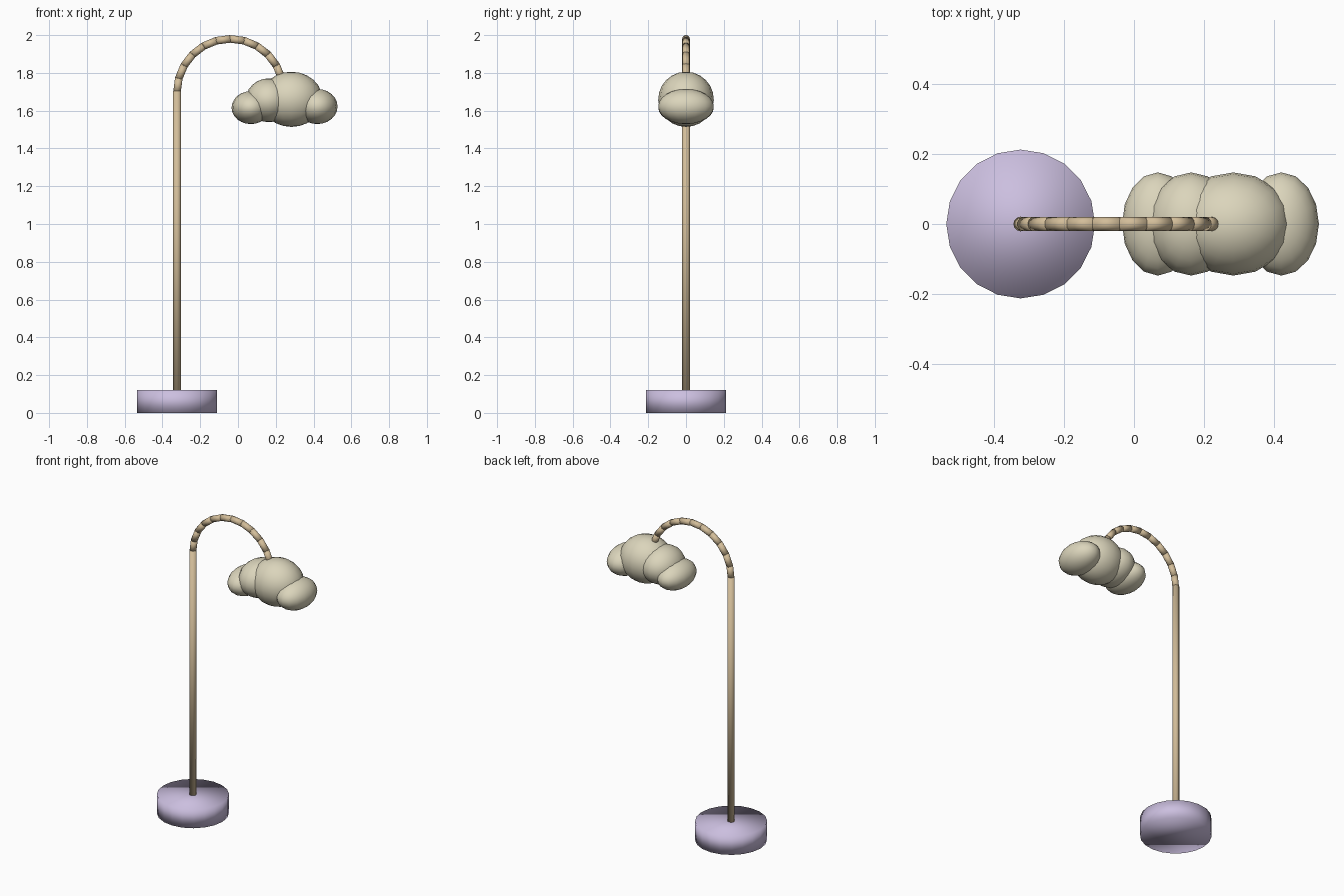
import bpy, math
from mathutils import Vector

if "Cube" in bpy.data.objects:
    bpy.data.objects.remove(bpy.data.objects["Cube"])


def material(name, rgb):
    m = bpy.data.materials.new(name)
    m.diffuse_color = (*rgb, 1)
    m.use_nodes = True
    m.node_tree.nodes["Principled BSDF"].inputs["Base Color"].default_value = m.diffuse_color
    return m


lavender = material("lavender", (0.60, 0.52, 0.74))
wood = material("light wood", (0.65, 0.51, 0.32))
cream = material("cream", (0.71, 0.665, 0.50))


def finish(name, mat):
    ob = bpy.context.object
    ob.name = name
    ob.data.materials.append(mat)
    bpy.ops.object.shade_smooth()
    return ob


def rod(name, a, b, radius, sides, mat):
    """Cylinder running from point a to point b."""
    a, b = Vector(a), Vector(b)
    d = b - a
    bpy.ops.mesh.primitive_cylinder_add(
        vertices=sides, radius=radius, depth=d.length, location=(a + b) / 2,
        rotation=d.to_track_quat('Z', 'Y').to_euler())
    return finish(name, mat)


POLE_X = -0.323

# Round base and straight pole
rod("base", (POLE_X, 0, 0), (POLE_X, 0, 0.122), 0.212, 20, lavender)
rod("pole", (POLE_X, 0, 0.11), (POLE_X, 0, 1.705), 0.021, 12, wood)

# Curved arm: short rods along a half circle, ending inside the cloud shade
R, CX, CZ, STEPS = 0.282, POLE_X + 0.282, 1.698, 12


def arc(i):
    t = math.pi * (1 - i / STEPS)
    return Vector((CX + R * math.cos(t), 0, CZ + R * math.sin(t)))


for i in range(STEPS):
    a, b = arc(i), arc(i + 1)
    extra = (b - a) * 0.03
    rod(f"arm_segment_{i + 1}", a - extra, b + extra, 0.020, 12, wood)

# Cloud shade: four overlapping puffs (x, z, x radius, z radius)
puffs = [
    ("cloud_left", 0.068, 1.616, 0.102, 0.087),
    ("cloud_middle", 0.163, 1.655, 0.123, 0.116),
    ("cloud_main", 0.283, 1.660, 0.165, 0.146),
    ("cloud_right", 0.420, 1.622, 0.107, 0.093),
]
for name, x, z, rx, rz in puffs:
    bpy.ops.mesh.primitive_uv_sphere_add(segments=16, ring_count=12, radius=1,
                                         location=(x, 0, z))
    bpy.context.object.scale = (rx, 0.147, rz)
    finish(name, cream)
